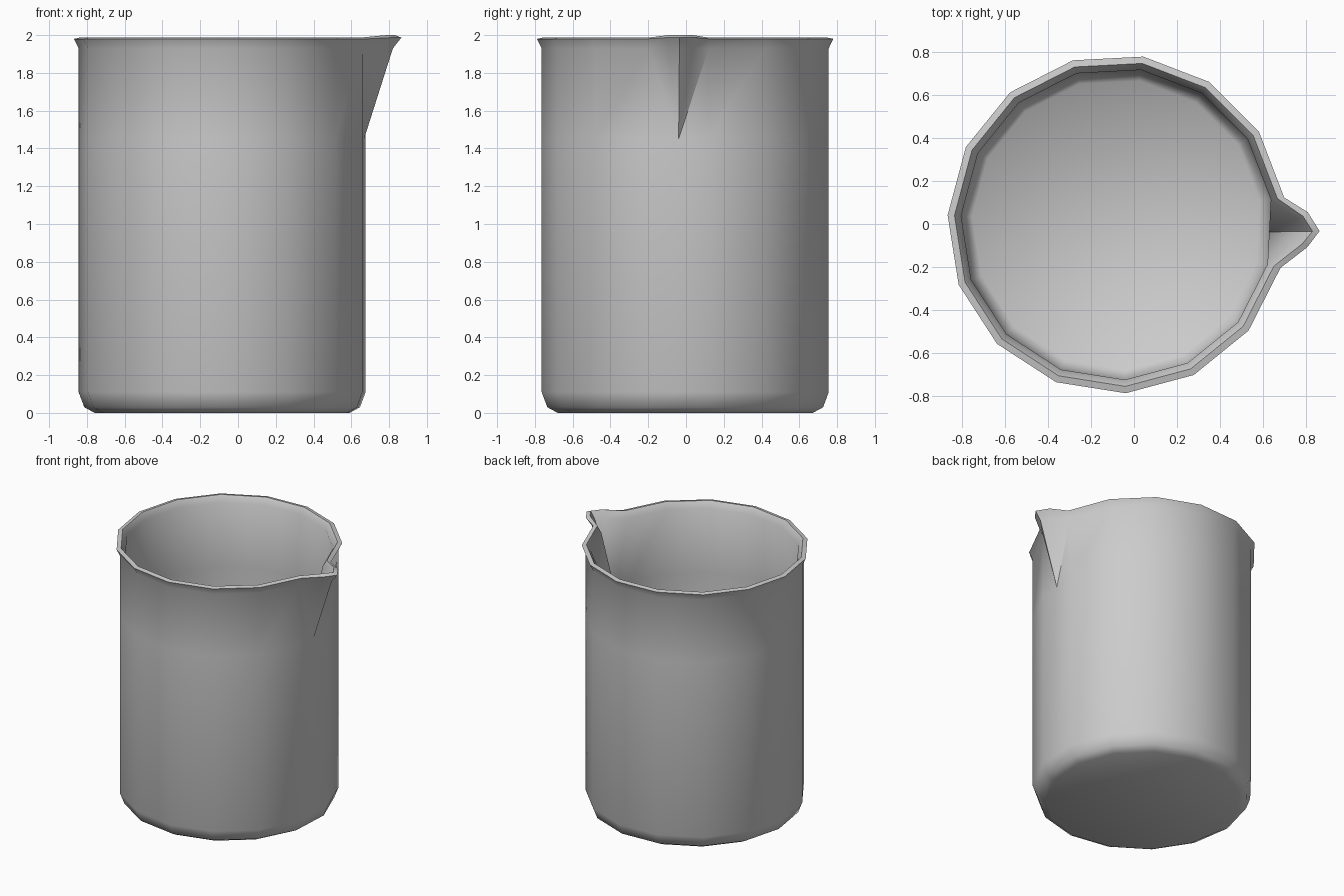
import bpy, bmesh
from math import radians, sin, cos
from mathutils import Vector

if "Cube" in bpy.data.objects:
    bpy.data.objects.remove(bpy.data.objects["Cube"])

SIDES, START, CX = 15, 9, -0.08     # cup axis sits slightly left so the spout balances it
POINT_Z = 1.45                      # where the spout folds meet the wall

# Profile: radius, height, spout columns (None = folded into the wall)
profile = [
    (0.680, 0.00, None), (0.735, 0.03, None), (0.765, 0.11, None), (0.765, POINT_Z, None),
    (0.765, 1.93, [(0.775, 0.035), (0.820, -0.035), (0.772, -0.092)]),
    (0.790, 1.98, [(0.810, 0.055), (0.865, -0.033), (0.808, -0.108)]),
    (0.758, 1.987, [(0.788, 0.036), (0.832, -0.034), (0.785, -0.092)]),
    (0.727, 1.94, [(0.755, 0.022), (0.795, -0.034), (0.750, -0.080)]),
    (0.727, POINT_Z, None), (0.727, 0.13, None), (0.705, 0.07, None), (0.676, 0.04, None),
]

bm = bmesh.new()


def make_ring(r, z, spout):
    """15-sided ring plus three spout columns between the last and first corner."""
    pts = [Vector((CX + r * cos(radians(START + i * 360 / SIDES)),
                   r * sin(radians(START + i * 360 / SIDES)), z)) for i in range(SIDES)]
    corners = [bm.verts.new(p) for p in pts]
    if spout is None:
        fold = [bm.verts.new((pts[0] + pts[-1]) / 2)] * 3
    else:
        lift = 0.013 if z > 1.95 else 0.0
        fold = [bm.verts.new((x, y, z + (lift if z > 1.985 else lift * 0.5)))
                for x, y in reversed(spout)]
    return corners + fold


def face(*verts):
    unique = list(dict.fromkeys(verts))
    if len(unique) > 2:
        bm.faces.new(unique)


# Walls and lip, ring by ring
rings = [make_ring(*p) for p in profile]
count = SIDES + 3
for (r0, z0, s0), (r1, z1, s1), low, high in zip(profile, profile[1:], rings, rings[1:]):
    for i in range(count):
        j = (i + 1) % count
        a, b, c, d = low[i], low[j], high[j], high[i]
        if (s0 is None) != (s1 is None) and i in (SIDES - 1, count - 1):
            # spout fold: the crease runs from the rim corner to the fold point
            use_ac = (i == count - 1) == (s0 is None)
            if use_ac:
                face(a, b, c)
                face(a, c, d)
            else:
                face(a, b, d)
                face(b, c, d)
        else:
            face(a, b, c, d)

# Underside and inner floor
face(*reversed(rings[0]))
face(*rings[-1])
bmesh.ops.recalc_face_normals(bm, faces=bm.faces[:])

mesh = bpy.data.meshes.new("beaker")
bm.to_mesh(mesh)
bm.free()
beaker = bpy.data.objects.new("beaker", mesh)
bpy.context.collection.objects.link(beaker)
bpy.context.view_layer.objects.active = beaker
beaker.select_set(True)
bpy.ops.object.shade_smooth_by_angle(angle=radians(50))
